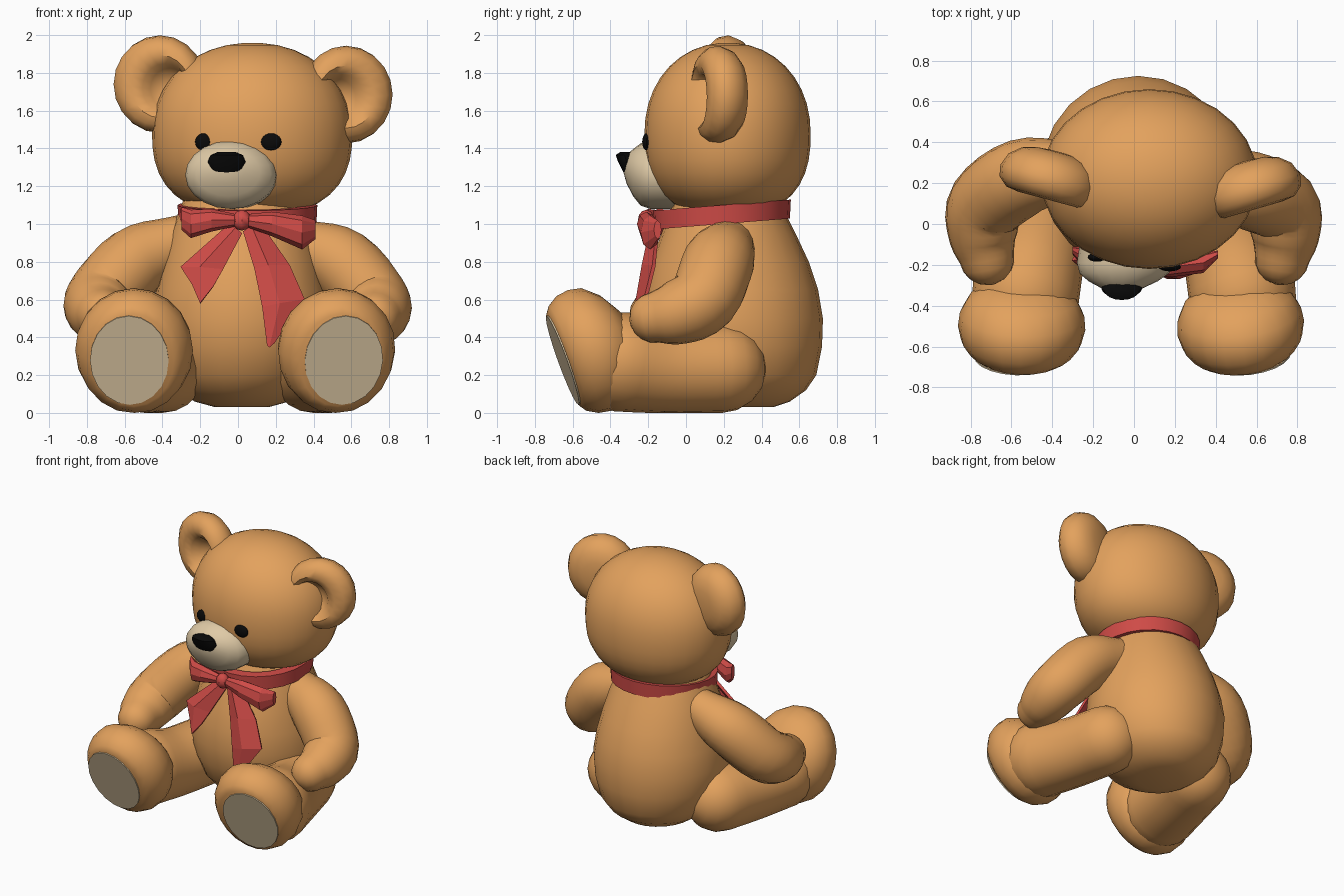
import bpy, bmesh, math
from mathutils import Vector as V, Matrix

if "Cube" in bpy.data.objects:
    bpy.data.objects.remove(bpy.data.objects["Cube"])


def material(name, rgb):
    m = bpy.data.materials.new(name)
    m.diffuse_color = (*rgb, 1)
    m.use_nodes = True
    m.node_tree.nodes["Principled BSDF"].inputs["Base Color"].default_value = m.diffuse_color
    return m


FUR = material("tan fur", (0.77, 0.36, 0.11))
CREAM = material("cream felt", (0.74, 0.59, 0.38))
RED = material("red ribbon", (0.62, 0.07, 0.062))
BLACK = material("black", (0.003, 0.003, 0.003))


def finish(name, bm, mat, smooth=40):
    bmesh.ops.recalc_face_normals(bm, faces=bm.faces)
    me = bpy.data.meshes.new(name)
    bm.to_mesh(me)
    bm.free()
    me.materials.append(mat)
    ob = bpy.data.objects.new(name, me)
    bpy.context.collection.objects.link(ob)
    if smooth:
        bpy.ops.object.select_all(action='DESELECT')
        ob.select_set(True)
        bpy.context.view_layer.objects.active = ob
        bpy.ops.object.shade_smooth_by_angle(angle=math.radians(smooth))
    return ob


def loft(name, rings, mat, n=20, smooth=40, closed=False):
    """Skin elliptical rings given as (centre, half axis u, half axis v)."""
    bm = bmesh.new()
    loops = []
    for c, u, v in rings:
        loop = []
        for i in range(n):
            a = 2 * math.pi * i / n
            p = V(c) + V(u) * math.cos(a) + V(v) * math.sin(a)
            p.z = max(p.z, 0)
            loop.append(bm.verts.new(p))
        loops.append(loop)
    pairs = list(zip(loops, loops[1:]))
    if closed:
        pairs.append((loops[-1], loops[0]))
    for a, b in pairs:
        for i in range(n):
            j = (i + 1) % n
            bm.faces.new((a[i], a[j], b[j], b[i]))
    if not closed:
        bm.faces.new(loops[0])
        bm.faces.new(loops[-1])
    return finish(name, bm, mat, smooth)


def ellipsoid(name, c, r, mat, seg=16, rows=10):
    bm = bmesh.new()
    bmesh.ops.create_uvsphere(bm, u_segments=seg, v_segments=rows, radius=1)
    for v in bm.verts:
        v.co = V([c[k] + v.co[k] * r[k] for k in range(3)])
    return finish(name, bm, mat)


def limb(name, pts, mat, steps=4):
    """Round-ended tube through (x, y, z, radius) points."""
    p = [V(q) for q in pts]
    p = [2 * p[0] - p[1]] + p + [2 * p[-1] - p[-2]]
    path = []
    for k in range(1, len(p) - 2):
        a, b, c, d = p[k - 1:k + 3]
        for s in range(steps):
            t = s / steps
            path.append(0.5 * (2 * b + (c - a) * t + (2 * a - 5 * b + 4 * c - d) * t * t
                               + (3 * b - a - 3 * c + d) * t ** 3))
    path.append(p[-2])
    rings = []

    def ring(q, t, shift, scale):
        side = t.cross(V((0, 0, 1))).normalized()
        up = side.cross(t).normalized()
        rings.append((q.xyz + t * shift * q.w, side * q.w * scale, up * q.w * scale))

    caps = [math.radians(a) for a in (82, 60, 40, 20)]
    t0 = (path[1].xyz - path[0].xyz).normalized()
    t1 = (path[-1].xyz - path[-2].xyz).normalized()
    for a in caps:
        ring(path[0], t0, -math.sin(a), math.cos(a))
    for k, q in enumerate(path):
        t = (path[min(k + 1, len(path) - 1)].xyz - path[max(k - 1, 0)].xyz).normalized()
        ring(q, t, 0, 1)
    for a in reversed(caps):
        ring(path[-1], t1, math.sin(a), math.cos(a))
    return loft(name, rings, mat)


# body: stacked ovals as (z, half width, front y, back y)
BODY = [(0.03, 0.14, 0.12, 0.46), (0.06, 0.25, 0.02, 0.55), (0.12, 0.34, -0.08, 0.635),
        (0.2, 0.41, -0.15, 0.69), (0.35, 0.46, -0.215, 0.72), (0.5, 0.475, -0.235, 0.725),
        (0.65, 0.455, -0.225, 0.70), (0.8, 0.42, -0.185, 0.65), (0.95, 0.38, -0.13, 0.58),
        (1.05, 0.34, -0.09, 0.53), (1.15, 0.3, -0.05, 0.48)]
loft("body", [((0.02, (f + b) / 2, z), (w, 0, 0), (0, (b - f) / 2, 0)) for z, w, f, b in BODY], FUR, 24)

# head: rounder on top, fuller cheeks below
HC, HR = (0.075, 0.22, 1.48), (0.53, 0.44)
head = []
for i in range(19):
    t = math.cos(math.radians(4 + 172 * i / 18))
    e, rz = (2.1, 0.48) if t > 0 else (2.5, 0.44)
    k = (1 - abs(t) ** e) ** (1 / e)
    head.append(((HC[0], HC[1], HC[2] + rz * t), (HR[0] * k, 0, 0), (0, HR[1] * k, 0)))
loft("head", head, FUR, 28)


def face_y(x, z):
    k = 1 - ((x - HC[0]) / HR[0]) ** 2 - ((z - HC[2]) / 0.46) ** 2
    return HC[1] - HR[1] * math.sqrt(max(k, 0))


# muzzle, nose, eyes
MUZZLE = [(-0.06, 0.24, 0.18, 1.26), (-0.19, 0.24, 0.18, 1.26), (-0.24, 0.22, 0.165, 1.262),
          (-0.28, 0.17, 0.125, 1.272), (-0.315, 0.1, 0.075, 1.29), (-0.33, 0.04, 0.03, 1.3)]
loft("muzzle", [((-0.02 + 0.15 * (y + 0.06), y, z), (w, 0, 0), (0, 0, h)) for y, w, h, z in MUZZLE], CREAM)
NOSE = [(1.25, 0.045, -0.3, 0.015), (1.28, 0.08, -0.305, 0.03), (1.33, 0.1, -0.315, 0.045),
        (1.365, 0.085, -0.325, 0.047), (1.38, 0.05, -0.32, 0.03)]
loft("nose", [((-0.06, y, z), (w, 0, 0), (0, d, 0)) for z, w, y, d in NOSE], BLACK, 16)
for side, x, w in (("left", -0.182, 0.045), ("right", 0.175, 0.055)):
    ellipsoid(side + "_eye", (x, face_y(x, 1.435), 1.435), (w, 0.022, 0.045), BLACK)

# ears: turned cups (radius, depth along facing, hollow shift towards the head)
CUP = [(0.03, -0.125, 0), (0.1, -0.12, 0), (0.17, -0.1, 0), (0.225, -0.055, 0), (0.25, 0.01, 0),
       (0.24, 0.065, 0), (0.205, 0.105, 0.01), (0.16, 0.115, 0.03), (0.125, 0.09, 0.05),
       (0.105, 0.04, 0.06), (0.06, 0.0, 0.065), (0.015, -0.01, 0.065)]
for side, s, c, yaw in (("left", 1, (-0.41, 0.235, 1.74), -15), ("right", -1, (0.57, 0.185, 1.685), 16)):
    a = math.radians(yaw)
    facing, across = V((math.sin(a), -math.cos(a), 0)), V((math.cos(a), math.sin(a), 0))
    loft(side + "_ear", [(V(c) + facing * d + across * s * h - V((0, 0, h * 0.4)), across * r, V((0, 0, r * 1.035)))
                         for r, d, h in CUP], FUR)

# arms
limb("right_arm", [(0.34, 0.22, 0.88, 0.145), (0.55, 0.17, 0.79, 0.19), (0.72, 0.09, 0.6, 0.185),
                   (0.74, -0.05, 0.53, 0.17), (0.725, -0.165, 0.505, 0.135)], FUR)
limb("left_arm", [(-0.32, 0.26, 0.9, 0.145), (-0.54, 0.23, 0.8, 0.19), (-0.72, 0.1, 0.61, 0.19),
                  (-0.74, -0.05, 0.54, 0.17), (-0.72, -0.165, 0.52, 0.135)], FUR)

# legs, feet and sole pads
FOOT = [(0, 0.215, 0.26), (0.025, 0.255, 0.295), (0.08, 0.295, 0.33), (0.15, 0.312, 0.34),
        (0.22, 0.305, 0.325), (0.3, 0.265, 0.255), (0.37, 0.17, 0.14)]
for side, s, x, yaw in (("left", -1, 0.555, -2), ("right", 1, 0.54, 7)):
    turn = Matrix.Rotation(math.radians(yaw), 3, 'Z')
    N, UP, ACROSS = (turn @ V(v) for v in ((0, -0.94, -0.34), (0, -0.34, 0.94), (1, 0, 0)))
    limb(side + "_leg", [(s * 0.4, 0.19, 0.235, 0.235), (s * 0.47, -0.1, 0.235, 0.24),
                         (s * 0.53, -0.34, 0.27, 0.265)], FUR)
    foot = V((s * x, -0.65, 0.28))
    loft(side + "_foot", [(foot - N * d, ACROSS * w, UP * h) for d, w, h in FOOT], FUR)
    sole = foot + ACROSS * s * 0.02
    loft(side + "_sole_pad", [(sole + N * d, ACROSS * 0.208, UP * 0.25) for d in (-0.001, 0.007)], CREAM, 20, 30)

# neck ribbon: band with a flat section, slightly higher at the back
BAND = [(0.365, 0.36, -0.05), (0.37, 0.365, 0.05), (0.3, 0.3, 0.05), (0.3, 0.3, -0.05)]
loft("neck_ribbon", [((0.05, 0.19, 1.05 + h), (rx, 0, 0), (0, ry, ry * 0.08)) for rx, ry, h in BAND],
     RED, 24, 40, True)

# bow: knot and two pinched loops as (x, y, z, half depth, half height)
ellipsoid("bow_knot", (0.02, -0.21, 1.02), (0.05, 0.045, 0.055), RED, 8, 6)
BOW = {"left": [(0.0, -0.2, 1.02, 0.03, 0.03), (-0.14, -0.2, 1.02, 0.05, 0.06),
                (-0.25, -0.16, 1.0, 0.05, 0.075), (-0.3, -0.13, 1.03, 0.02, 0.06)],
       "right": [(0.03, -0.2, 1.02, 0.03, 0.03), (0.18, -0.21, 1.0, 0.05, 0.065),
                 (0.34, -0.19, 0.955, 0.05, 0.09), (0.41, -0.15, 0.97, 0.02, 0.05)]}
for side, rows in BOW.items():
    loft(side + "_bow_loop", [((x, y, z), (0, d, 0), (0, 0, h)) for x, y, z, d, h in rows], RED, 8, 0)

# ribbon tails: leaf-shaped plates folded along the middle (left edge, fold, right edge)
TAILS = {"left": [[(-0.05, -0.15, 0.99), (-0.01, -0.18, 0.98), (0.02, -0.16, 0.95)],
                  [(-0.3, -0.17, 0.77), (-0.2, -0.225, 0.77), (-0.08, -0.215, 0.76)],
                  [(-0.24, -0.22, 0.68), (-0.2, -0.255, 0.58), (-0.13, -0.24, 0.67)]],
         "right": [[(0.03, -0.16, 0.96), (0.07, -0.18, 0.99), (0.13, -0.15, 0.98)],
                   [(0.09, -0.21, 0.76), (0.16, -0.225, 0.78), (0.27, -0.17, 0.78)],
                   [(0.13, -0.245, 0.56), (0.22, -0.26, 0.58), (0.35, -0.215, 0.6)],
                   [(0.155, -0.255, 0.36), (0.165, -0.26, 0.345), (0.19, -0.255, 0.37)]]}
for side, rows in TAILS.items():
    bm = bmesh.new()
    grid = [[bm.verts.new(p) for p in row] for row in rows]
    for a, b in zip(grid, grid[1:]):
        for i in (0, 1):
            bm.faces.new((a[i], a[i + 1], b[i + 1], b[i]))
    ob = finish(side + "_ribbon_tail", bm, RED, 0)
    mod = ob.modifiers.new("thickness", 'SOLIDIFY')
    mod.thickness = 0.02
    mod.offset = 0
